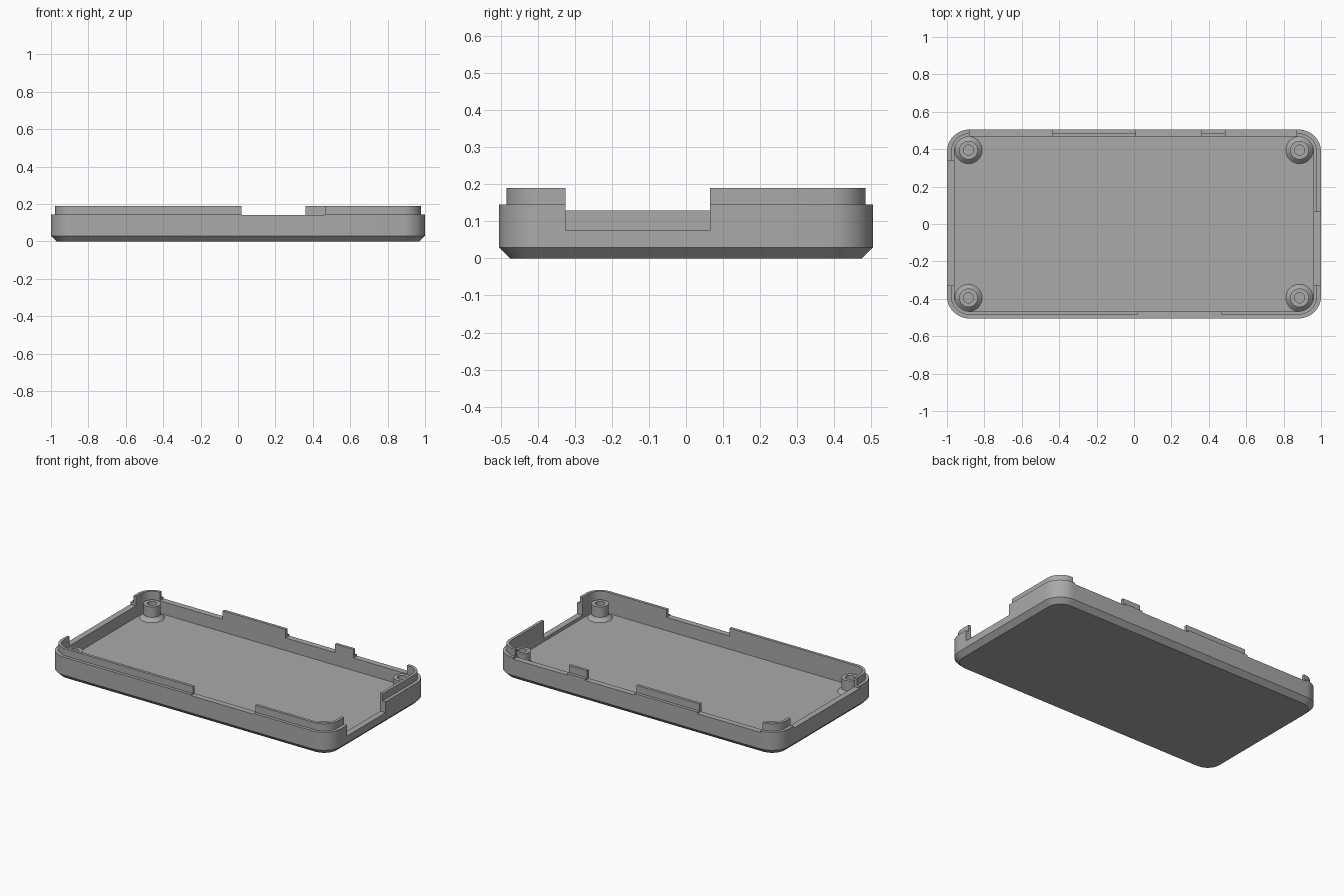
import bpy, bmesh
from math import cos, sin, pi, radians

cube = bpy.data.objects.get("Cube")
if cube:
    bpy.data.objects.remove(cube, do_unlink=True)

grey = bpy.data.materials.new("mid grey")
grey.use_nodes = True
COLOUR = (0.4, 0.4, 0.4, 1)
grey.diffuse_color = COLOUR
grey.node_tree.nodes["Principled BSDF"].inputs["Base Color"].default_value = COLOUR


def loft(name, rings):
    """Join closed point rings with quads and cap both ends."""
    bm = bmesh.new()
    loops = [[bm.verts.new(p) for p in ring] for ring in rings]
    n = len(loops[0])
    for a, b in zip(loops, loops[1:]):
        for i in range(n):
            j = (i + 1) % n
            bm.faces.new((a[i], a[j], b[j], b[i]))
    bm.faces.new(loops[0][::-1])
    bm.faces.new(loops[-1])
    bmesh.ops.recalc_face_normals(bm, faces=bm.faces)
    mesh = bpy.data.meshes.new(name)
    bm.to_mesh(mesh)
    bm.free()
    mesh.materials.append(grey)
    obj = bpy.data.objects.new(name, mesh)
    bpy.context.collection.objects.link(obj)
    return obj


def rounded_rect(hx, hy, r, z, steps=12):
    ring = []
    for k, (sx, sy) in enumerate([(1, 1), (-1, 1), (-1, -1), (1, -1)]):
        for i in range(steps + 1):
            a = (k + i / steps) * pi / 2
            ring.append((sx * (hx - r) + r * cos(a), sy * (hy - r) + r * sin(a), z))
    return ring


def circle(cx, cy, r, z, n=32):
    return [(cx + r * cos(2 * pi * i / n), cy + r * sin(2 * pi * i / n), z) for i in range(n)]


def box(name, x0, x1, y0, y1, z0, z1=0.3):
    return loft(name, [[(x0, y0, z), (x1, y0, z), (x1, y1, z), (x0, y1, z)] for z in (z0, z1)])


def smooth(obj):
    bpy.ops.object.select_all(action='DESELECT')
    obj.select_set(True)
    bpy.context.view_layer.objects.active = obj
    bpy.ops.object.shade_smooth_by_angle(angle=radians(25))


# Tray shell: chamfered base, wall, stepped lip, cavity
FLOOR = 0.055
tray = loft("case_tray", [
    rounded_rect(0.97, 0.475, 0.09, 0),
    rounded_rect(1.0, 0.505, 0.12, 0.03),
    rounded_rect(1.0, 0.505, 0.12, 0.145),
    rounded_rect(0.979, 0.485, 0.10, 0.145),
    rounded_rect(0.979, 0.485, 0.10, 0.19),
    rounded_rect(0.961, 0.467, 0.082, 0.19),
    rounded_rect(0.961, 0.467, 0.082, FLOOR)])

# Openings in the rim
cutters = [
    box("front_cutter", 0.02, 0.465, -0.6, -0.4, 0.14),
    box("right_end_cutter", 0.9, 1.1, -0.325, 0.065, 0.075),
    box("left_end_cutter", -1.1, -0.9, -0.33, 0.34, 0.13)]
for x0, x1 in [(-0.88, -0.435), (0.01, 0.36), (0.49, 0.87)]:
    cutters.append(box("back_cutter", x0, x1, 0.4, 0.6, 0.135))

bpy.context.view_layer.objects.active = tray
for cutter in cutters:
    cutter.hide_render = True
    mod = tray.modifiers.new("opening", 'BOOLEAN')
    mod.operation = 'DIFFERENCE'
    mod.solver = 'EXACT'
    mod.object = cutter
    bpy.ops.object.modifier_apply(modifier=mod.name)
    bpy.data.objects.remove(cutter, do_unlink=True)
smooth(tray)

# Screw posts with flared feet and blind holes
for side, sx in (("left", 1), ("right", -1)):
    for end, sy in (("front", -1), ("back", 1)):
        x, y = sx * 0.885, sy * 0.395
        profile = [(0.073, FLOOR - 0.005), (0.073, FLOOR), (0.05, FLOOR + 0.023),
                   (0.05, 0.145), (0.027, 0.145), (0.027, FLOOR + 0.005)]
        smooth(loft(f"{end}_{side}_post", [circle(x, y, r, z) for r, z in profile]))
